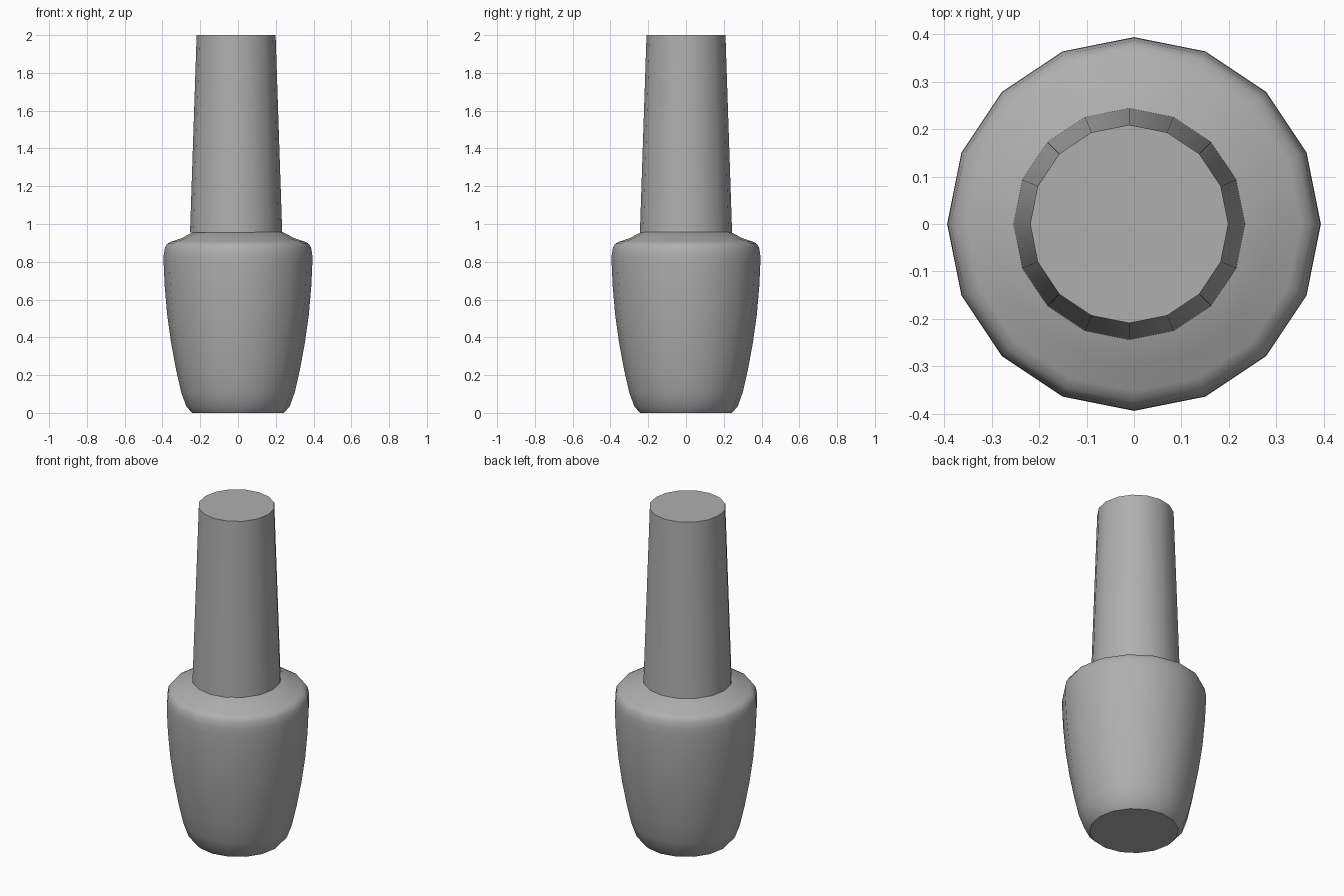
import bpy, bmesh
from math import cos, sin, tau, radians

if "Cube" in bpy.data.objects:
    bpy.data.objects.remove(bpy.data.objects["Cube"])

SIDES = 16

grey = bpy.data.materials.new("dark_grey")
grey.diffuse_color = (0.43, 0.43, 0.43, 1)
grey.use_nodes = True
grey.node_tree.nodes["Principled BSDF"].inputs["Base Color"].default_value = grey.diffuse_color


def lathe(name, profile, cx=0.0):
    """Closed solid of revolution from (radius, height) points, bottom to top."""
    bm = bmesh.new()
    rings = [[bm.verts.new((cx + r * cos(tau * i / SIDES), r * sin(tau * i / SIDES), z))
              for i in range(SIDES)] for r, z in profile]
    for low, high in zip(rings, rings[1:]):
        for i in range(SIDES):
            j = (i + 1) % SIDES
            bm.faces.new((low[i], low[j], high[j], high[i]))
    bm.faces.new(rings[0][::-1])
    bm.faces.new(rings[-1])
    mesh = bpy.data.meshes.new(name)
    bm.to_mesh(mesh)
    bm.free()
    mesh.materials.append(grey)
    obj = bpy.data.objects.new(name, mesh)
    bpy.context.collection.objects.link(obj)
    bpy.ops.object.select_all(action='DESELECT')
    obj.select_set(True)
    bpy.context.view_layer.objects.active = obj
    bpy.ops.object.shade_smooth_by_angle(angle=radians(35))
    return obj


# Rounded bottle with a crisp base edge, widest at the shoulder
lathe("bottle_body", [
    (0.243, 0.0), (0.273, 0.033), (0.301, 0.11), (0.328, 0.23),
    (0.354, 0.37), (0.375, 0.52), (0.388, 0.67), (0.394, 0.80), (0.393, 0.84),
    (0.387, 0.875), (0.374, 0.896), (0.352, 0.907), (0.30, 0.924), (0.238, 0.957)])

# Tall tapered cap, slightly off centre
lathe("cap", [(0.244, 0.955), (0.209, 2.0)], cx=-0.01)
